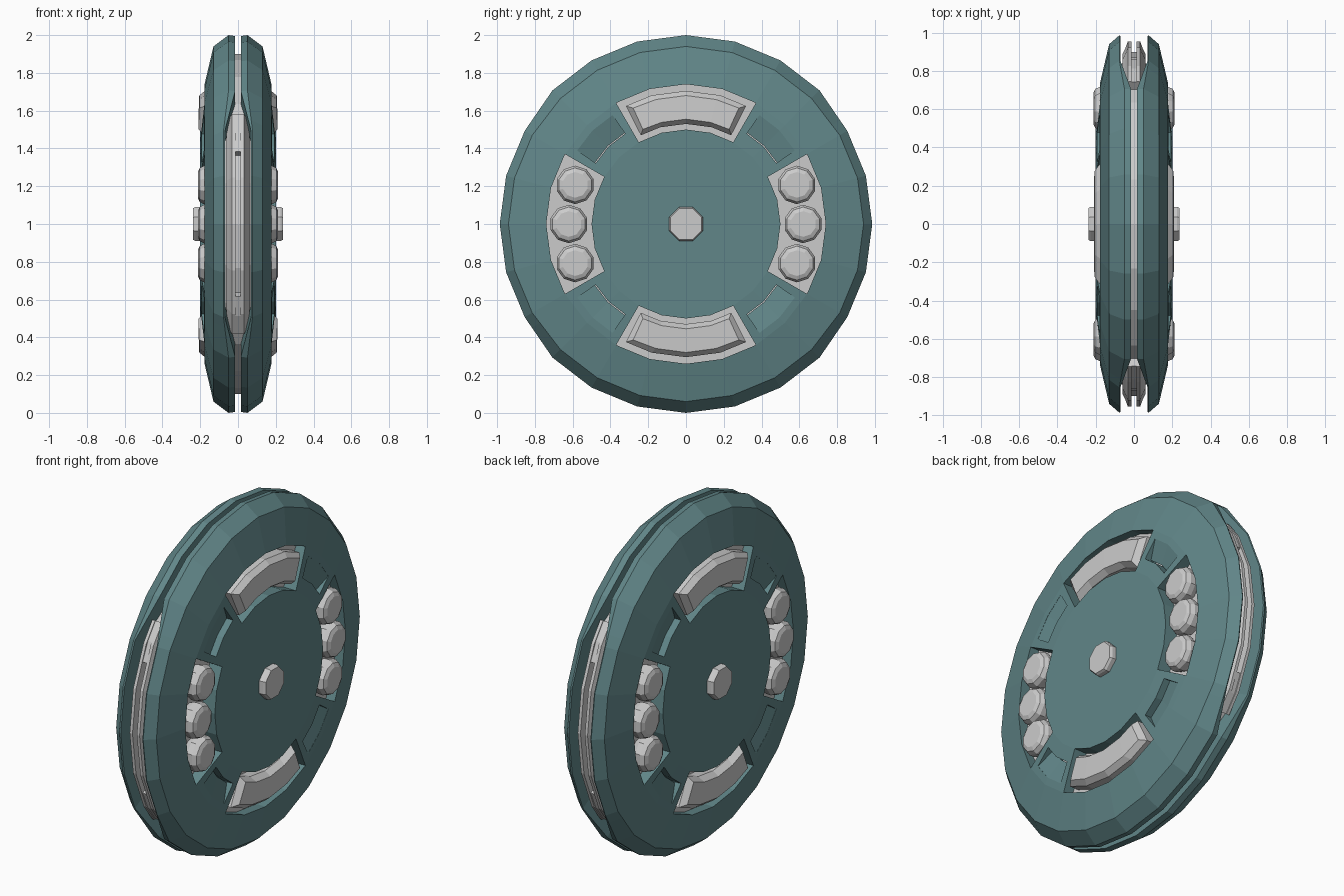
import bpy, bmesh
from math import sin, cos, radians

if "Cube" in bpy.data.objects:
    bpy.data.objects.remove(bpy.data.objects["Cube"])

TEAL = bpy.data.materials.new("teal_paint")
TEAL.diffuse_color = (0.12, 0.24, 0.25, 1)
TEAL.use_nodes = True
TEAL.node_tree.nodes["Principled BSDF"].inputs["Base Color"].default_value = TEAL.diffuse_color


def pt(x, r, a):
    """Point on a 24-sided wheel around the x axis; a in degrees from the top."""
    d = a % 15 - 7.5
    r *= cos(radians(7.5)) / cos(radians(d))
    return (x, r * sin(radians(a)), 1 + r * cos(radians(a)))


def finish(name, bm, mat=None):
    bmesh.ops.remove_doubles(bm, verts=bm.verts, dist=1e-5)
    bmesh.ops.dissolve_degenerate(bm, edges=bm.edges, dist=1e-5)
    bmesh.ops.recalc_face_normals(bm, faces=bm.faces)
    me = bpy.data.meshes.new(name)
    bm.to_mesh(me)
    bm.free()
    ob = bpy.data.objects.new(name, me)
    bpy.context.collection.objects.link(ob)
    if mat:
        me.materials.append(mat)
    return ob


def sweep(bm, loop, angles, capped=True):
    """Sweep a closed (x, r) loop along wheel angles; loop may be a function of the angle."""
    rings = [[bm.verts.new(pt(x, r, a)) for x, r in (loop(a) if callable(loop) else loop)] for a in angles]
    n = len(rings[0])
    for A, B in zip(rings, rings[1:]):
        for i in range(n):
            j = (i + 1) % n
            bm.faces.new((A[i], A[j], B[j], B[i]))
    if capped:
        bm.faces.new(rings[0])
        bm.faces.new(rings[-1])
    return rings


def arc(c, h):
    return [c - h] + [c + k for k in range(-90, 91, 15) if abs(k) < h] + [c + h]


def rim_open(a):
    """0 where the rim gap is narrow, 1 where it opens to the side groove."""
    e = abs((a % 180) - 90)
    return min(1, max(0, (45 - e) / 15))


def shell_profile(a):
    t = rim_open(a)
    g = 0.015 + 0.055 * t
    return [(g, .86), (g, .995 - .012 * t), (.05 + .027 * t, 1 - .014 * t), (.13, .94),
            (.177, .74), (.181, .70), (.193, .58), (.2, .5), (.2, .001)]


# teal shell halves with windows and sunken diagonal openings
ANG = sorted(list(range(0, 360, 15)) + [k + d for k in range(0, 360, 90) for d in (34, 56)])
for s, side in ((1, "right"), (-1, "left")):
    bm = bmesh.new()
    rings = [[bm.verts.new(pt(s * x, r, a)) for x, r in shell_profile(a)] for a in ANG]
    kinds = {}
    for k, a in enumerate(ANG):
        b = ANG[(k + 1) % len(ANG)]
        A, B = rings[k], rings[(k + 1) % len(ANG)]
        m = (a + (b if b > a else b + 360)) / 2 % 90
        for i in range(len(A) - 1):
            window = 4 <= i <= 6 and (m < 30 or m > 60)
            slot = i == 5 and 34 < m < 56
            f = bm.faces.new((A[i], A[i + 1], B[i + 1], B[i]))
            if window or slot:
                kinds[f] = 1
    # inner walls of every opening
    walls = [e for e in bm.edges if sum(f in kinds for f in e.link_faces) == 1]
    bmesh.ops.delete(bm, geom=list(kinds), context='FACES_ONLY')
    for e in walls:
        v, w = e.verts
        low = [bm.verts.new((s * .12, u.co.y, u.co.z)) for u in (v, w)]
        bm.faces.new((v, w, low[1], low[0]))
    finish("shell_" + side, bm, TEAL)

    # tilted flaps in the diagonal openings
    bm = bmesh.new()
    for c in range(45, 360, 90):
        sweep(bm, [(s * .18, .70), (s * .165, .70), (s * .14, .585), (s * .155, .585)], arc(c, 11))
    finish("diagonal_flaps_" + side, bm, TEAL)

    # bevelled arc blocks, top and bottom
    bm = bmesh.new()
    for c in (0, 180):
        base = [[bm.verts.new(pt(s * x, r, c + k * h / 27)) for k in (-27, -15, 0, 15, 27)]
                for x, r, h in ((.12, .53, 27), (.175, .53, 27), (.21, .555, 24.5),
                                (.205, .68, 24.5), (.175, .705, 27), (.12, .705, 27))]
        for P, Q in zip(base, base[1:]):
            for i in range(4):
                bm.faces.new((P[i], P[i + 1], Q[i + 1], Q[i]))
        for i in (0, 4):
            col = [P[i] for P in base]
            bm.faces.new((col[1], col[2], col[3], col[4]))
            bm.faces.new((col[0], col[1], col[4], col[5]))
    finish("arc_blocks_" + side, bm)

    # rounded studs in the side windows, and the octagonal hub
    def turned(bm, y, z, prof, n, off):
        prev = None
        for x, r in prof:
            ring = [bm.verts.new((s * x, y + r * cos(radians(off + 360 * i / n)),
                                  z + r * sin(radians(off + 360 * i / n)))) for i in range(n)]
            if prev:
                for i in range(n):
                    bm.faces.new((prev[i], prev[(i + 1) % n], ring[(i + 1) % n], ring[i]))
            prev = ring
        bm.faces.new(prev)

    bm = bmesh.new()
    for sy in (1, -1):
        for y, z in ((.587, 1.207), (.62, 1.0), (.587, .793)):
            turned(bm, sy * y, z, [(.12, .09), (.15, .102), (.18, .102), (.203, .09), (.213, .068)], 10, 18)
    finish("studs_" + side, bm)

    bm = bmesh.new()
    turned(bm, 0, 1, [(.19, .097), (.225, .097), (.238, .09)], 8, 22.5)
    finish("hub_" + side, bm)

# grey inner drum filling the shell
bm = bmesh.new()
prof = [(-.12, .001), (-.12, .78), (-.06, .84), (-.05, .90), (.05, .90), (.06, .84), (.12, .78), (.12, .001)]
sweep(bm, prof, range(0, 361, 15), capped=False)
finish("inner_drum", bm)

# grey rails seen through the front and back rim grooves
bm = bmesh.new()
for c in (90, 270):
    for s in (1, -1):
        sweep(bm, [(s * .014, .89), (s * .014, .955), (s * .032, .955), (s * .045, .92), (s * .06, .89)], arc(c, 38))
    for e in (-31, 31):
        sweep(bm, [(-.014, .89), (-.014, .95), (.014, .95), (.014, .89)], arc(c + e, 7))
finish("groove_rails", bm)
